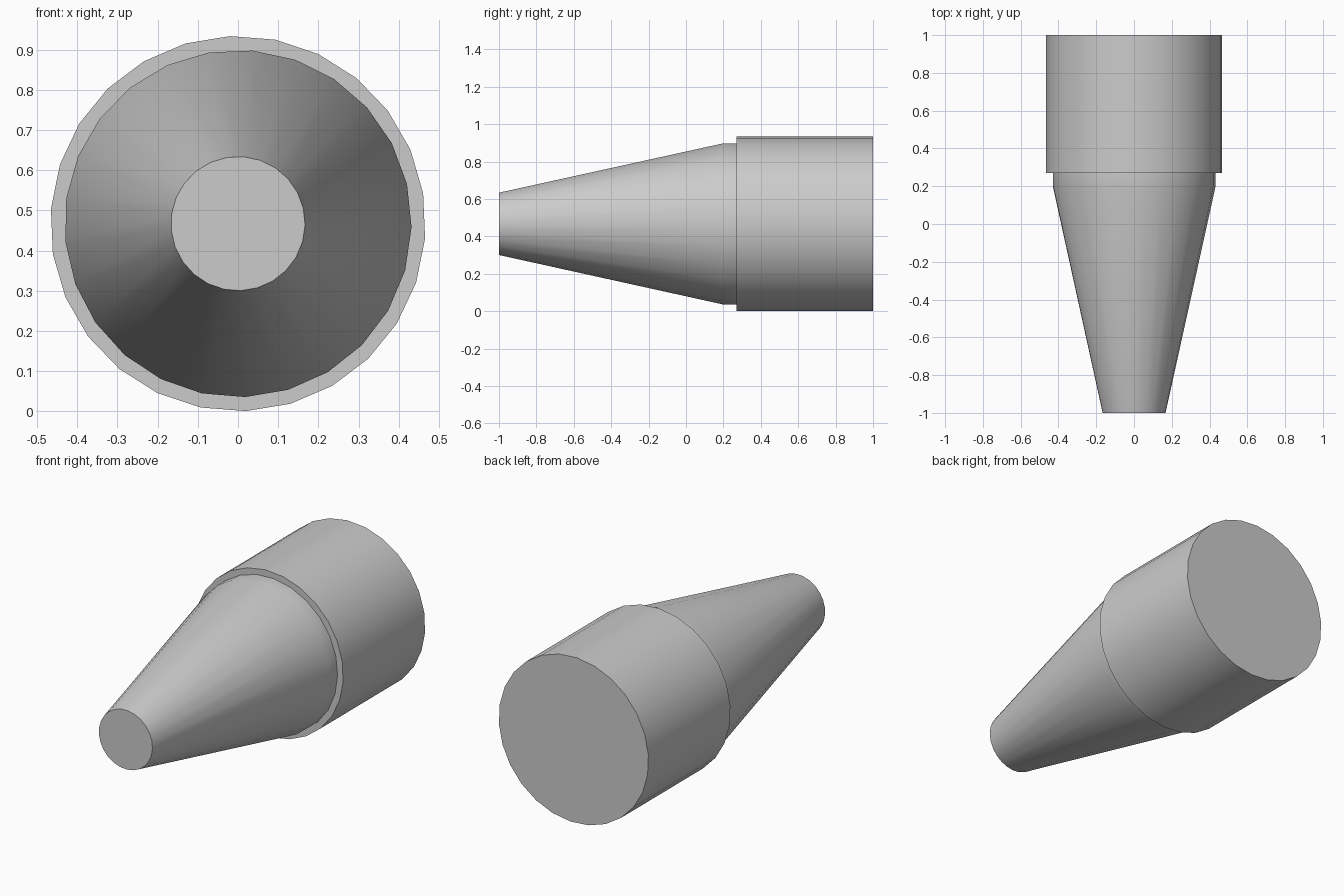
import bpy
import bmesh
from math import cos, sin, radians, tau

cube = bpy.data.objects.get("Cube")
if cube:
    bpy.data.objects.remove(cube, do_unlink=True)

AXIS_Z = 0.467

grey = bpy.data.materials.new("light_grey")
grey.use_nodes = True
colour = (0.6, 0.6, 0.6, 1)
grey.diffuse_color = colour
grey.node_tree.nodes["Principled BSDF"].inputs["Base Color"].default_value = colour


def lathe(name, profile, sides, phase, cap_back=True):
    """Turn (y, radius) pairs about the y axis, closing the ends."""
    bm = bmesh.new()
    rings = []
    for y, r in profile:
        angles = [radians(phase) + tau * i / sides for i in range(sides)]
        rings.append([bm.verts.new((r * cos(a), y, AXIS_Z + r * sin(a))) for a in angles])
    for a, b in zip(rings, rings[1:]):
        for i in range(sides):
            j = (i + 1) % sides
            bm.faces.new((a[i], a[j], b[j], b[i]))
    bm.faces.new(rings[0])
    if cap_back:
        bm.faces.new(rings[-1])
    bmesh.ops.recalc_face_normals(bm, faces=bm.faces)
    mesh = bpy.data.meshes.new(name)
    bm.to_mesh(mesh)
    bm.free()
    mesh.materials.append(grey)
    obj = bpy.data.objects.new(name, mesh)
    bpy.context.collection.objects.link(obj)
    bpy.ops.object.select_all(action='DESELECT')
    obj.select_set(True)
    bpy.context.view_layer.objects.active = obj
    bpy.ops.object.shade_smooth_by_angle(angle=radians(35))
    return obj


# Wide rear cylinder
lathe("rear_body", [(0.27, 0.467), (1, 0.467)], 26, 92.4)

# Tapered nose with a short straight collar, set against the body
lathe("tapered_nose", [(-1, 0.167), (0.2, 0.432), (0.27, 0.432)], 25, 85.2, cap_back=False)
